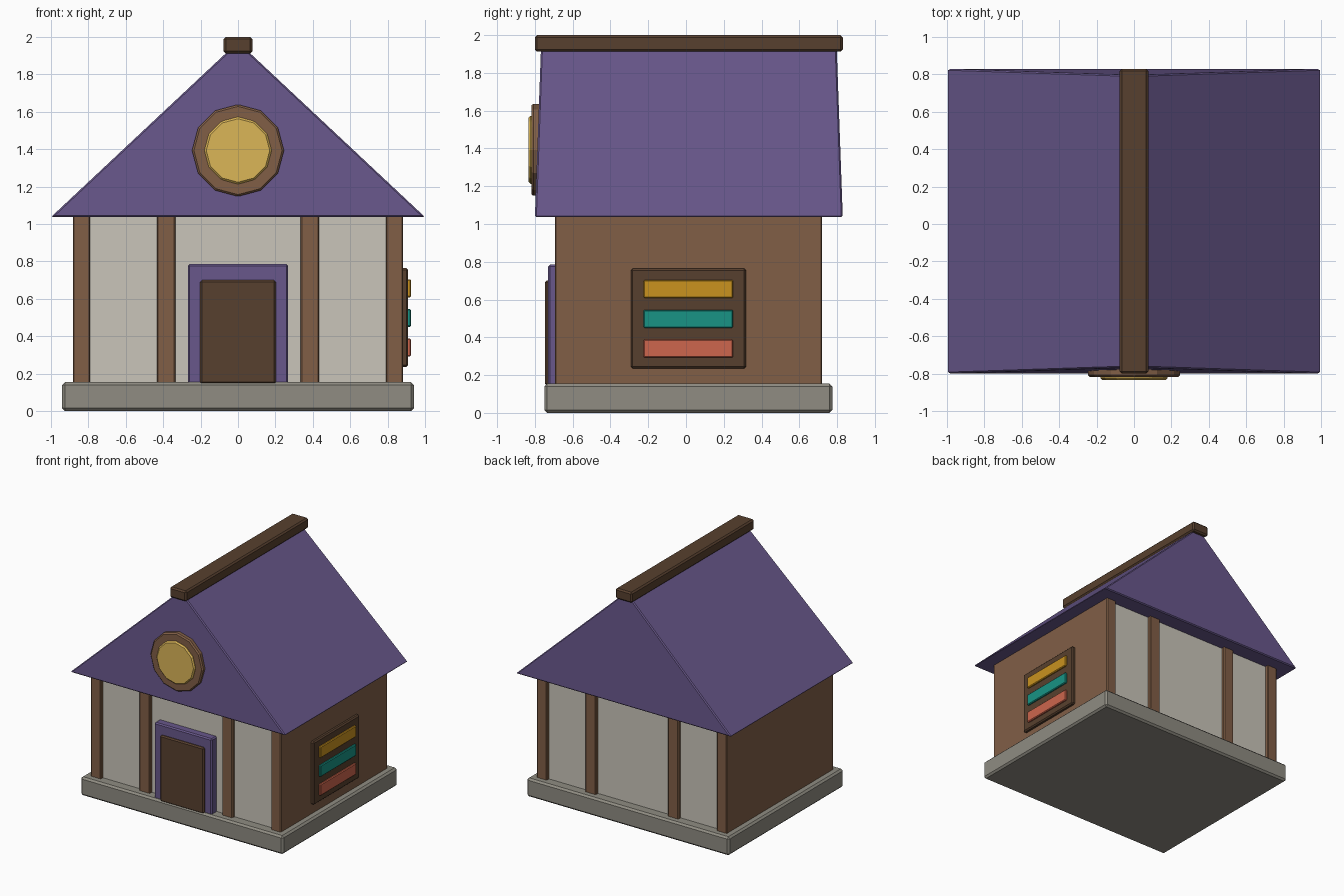
import bpy, bmesh, math
from mathutils import Matrix

if "Cube" in bpy.data.objects:
    bpy.data.objects.remove(bpy.data.objects["Cube"])

CY = 0.015  # depth centre of the building


def material(name, rgb):
    m = bpy.data.materials.new(name)
    m.diffuse_color = [(c / 255) ** 2.2 for c in rgb] + [1]
    m.use_nodes = True
    m.node_tree.nodes["Principled BSDF"].inputs["Base Color"].default_value = m.diffuse_color
    return m


PURPLE = material("purple", (104, 88, 138))
BROWN = material("brown", (128, 95, 72))
DARK = material("dark_brown", (88, 66, 50))
PLASTER = material("plaster", (200, 195, 184))
STONE = material("stone", (142, 139, 129))
GOLD = material("gold", (218, 180, 88))
AMBER = material("amber", (200, 145, 36))
TEAL = material("teal", (30, 146, 132))
CORAL = material("coral", (204, 102, 78))


def finish(name, bm, mat, bevel):
    bmesh.ops.recalc_face_normals(bm, faces=bm.faces)
    me = bpy.data.meshes.new(name)
    bm.to_mesh(me)
    bm.free()
    me.materials.append(mat)
    ob = bpy.data.objects.new(name, me)
    bpy.context.collection.objects.link(ob)
    if bevel:
        mod = ob.modifiers.new("bevel", 'BEVEL')
        mod.width, mod.segments = bevel, 1
    return ob


def box(name, x, y, z, mat, bevel=0.01):
    bm = bmesh.new()
    size = [b - a for a, b in (x, y, z)]
    mid = [(a + b) / 2 for a, b in (x, y, z)]
    bmesh.ops.create_cube(bm, size=1, matrix=Matrix.Translation(mid) @ Matrix.Diagonal((*size, 1)))
    return finish(name, bm, mat, bevel)


def disc(name, radius, y0, y1, z, mat):
    # twelve-sided disc facing the front, with a corner at the top
    bm = bmesh.new()
    m = (Matrix.Translation((0, (y0 + y1) / 2, z)) @ Matrix.Rotation(math.pi / 2, 4, 'X'))
    bmesh.ops.create_cone(bm, cap_ends=True, segments=12, radius1=radius, radius2=radius,
                          depth=y1 - y0, matrix=m)
    return finish(name, bm, mat, 0.01)


# Stone base and plaster core
box("base", (-0.94, 0.94), (-0.75, 0.775), (0, 0.155), STONE, 0.015)
box("plaster_walls", (-0.82, 0.82), (-0.665, 0.69), (0.14, 1.06), PLASTER, 0)

# Brown side walls, whose ends read as the corner posts
for s, side in ((-1, "left"), (1, "right")):
    box(side + "_wall", sorted((s * 0.79, s * 0.883)), (-0.693, 0.72), (0.14, 1.05), BROWN, 0.006)
    # inner posts, front and back
    box(side + "_front_post", sorted((s * 0.335, s * 0.433)), (-0.693, -0.64), (0.14, 1.05), BROWN, 0.006)
    box(side + "_back_post", sorted((s * 0.335, s * 0.433)), (0.66, 0.72), (0.14, 1.05), BROWN, 0.006)

# Gable roof: triangular profile, gables leaning slightly inward
bm = bmesh.new()
ends = []
for s in (-1, 1):
    pts = ((-1, 0.815, 1.037), (1, 0.815, 1.037), (0.02, 0.782, 1.955), (-0.02, 0.782, 1.955))
    ends.append([bm.verts.new((x, CY + s * d, z)) for x, d, z in pts])
    bm.faces.new(ends[-1])
for i in range(4):
    j = (i + 1) % 4
    bm.faces.new((ends[0][i], ends[0][j], ends[1][j], ends[1][i]))
finish("roof", bm, PURPLE, 0.008)
box("ridge_beam", (-0.077, 0.077), (-0.8, 0.83), (1.912, 2.0), DARK, 0.012)

# Round gable window
disc("round_window_frame", 0.246, -0.818, -0.7, 1.393, BROWN)
disc("round_window_glass", 0.18, -0.833, -0.7, 1.393, GOLD)

# Front door
box("door_frame", (-0.268, 0.268), (-0.73, -0.65), (0.14, 0.785), PURPLE)
box("door", (-0.203, 0.203), (-0.747, -0.65), (0.145, 0.7), DARK)

# Rack with coloured bars on the right wall
box("side_panel", (0.86, 0.91), (-0.292, 0.318), (0.235, 0.765), DARK)
for i, (label, mat) in enumerate((("coral", CORAL), ("teal", TEAL), ("amber", AMBER))):
    z = 0.34 + 0.158 * i
    box(label + "_bar", (0.88, 0.925), (-0.225, 0.25), (z - 0.048, z + 0.048), mat, 0.006)
